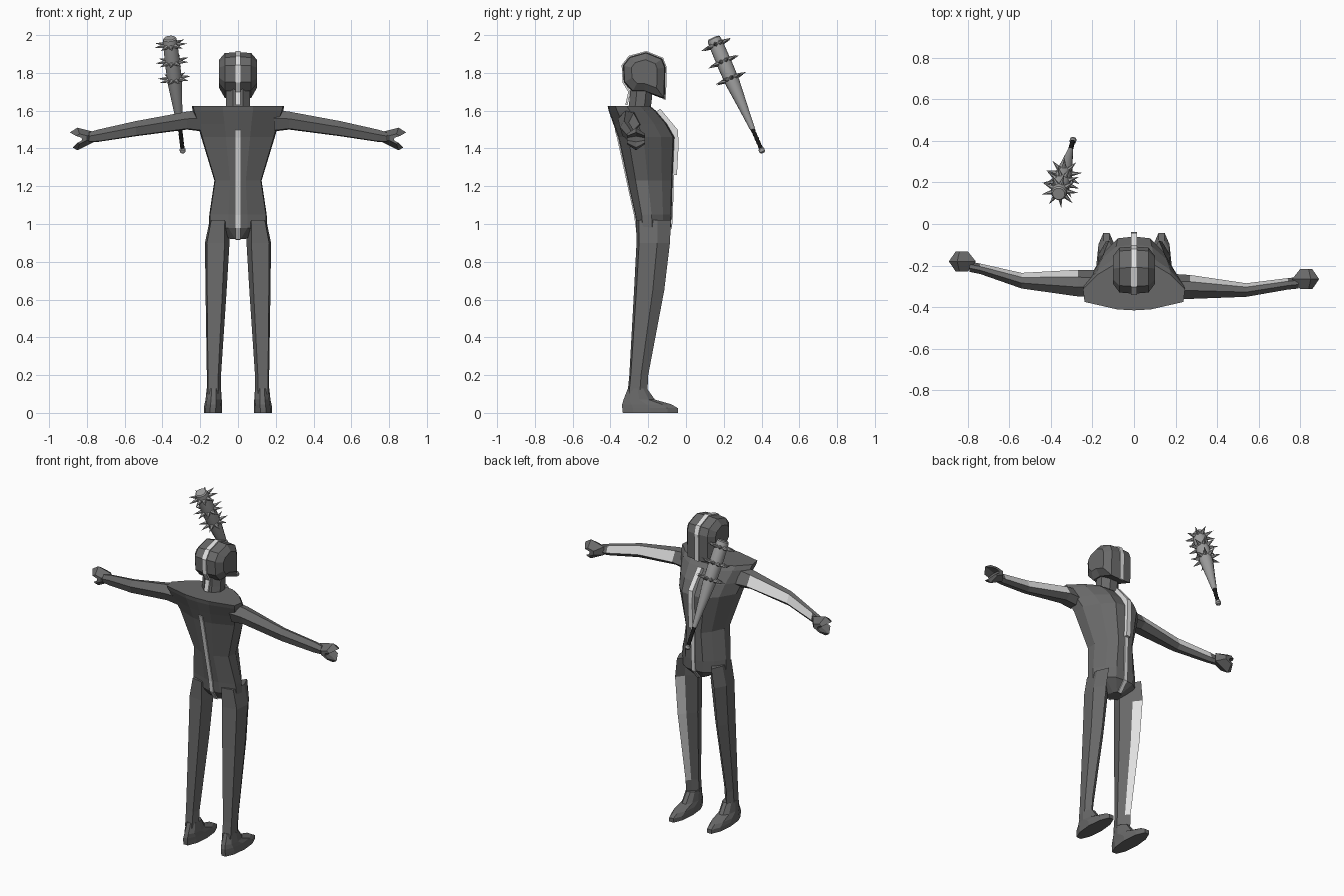
import bpy, bmesh
from math import cos, sin, pi, radians
from mathutils import Vector

cube = bpy.data.objects.get("Cube")
if cube:
    bpy.data.objects.remove(cube, do_unlink=True)


def material(name, v):
    m = bpy.data.materials.new(name)
    m.use_nodes = True
    m.diffuse_color = (v, v, v, 1)
    m.node_tree.nodes["Principled BSDF"].inputs["Base Color"].default_value = (v, v, v, 1)
    return m


DARK = material("dark grey suit", 0.14)
LIGHT = material("light grey trim", 0.75)
STEEL = material("mid grey club", 0.34)
BLACK = material("black grip", 0.01)


def finish(bm, name, mats):
    bmesh.ops.recalc_face_normals(bm, faces=bm.faces[:])
    mesh = bpy.data.meshes.new(name)
    bm.to_mesh(mesh)
    bm.free()
    for m in mats:
        mesh.materials.append(m)
    ob = bpy.data.objects.new(name, mesh)
    bpy.context.collection.objects.link(ob)
    return ob


def loft(name, rings, mats, trim_side=None, trim_spans=()):
    """Skin rings of points; one side may carry the second material."""
    bm = bmesh.new()
    rows = [[bm.verts.new(p) for p in r] for r in rings]
    n = len(rows[0])
    for i in range(len(rows) - 1):
        for k in range(n):
            j = (k + 1) % n
            f = bm.faces.new((rows[i][k], rows[i][j], rows[i + 1][j], rows[i + 1][k]))
            if k == trim_side and i in trim_spans:
                f.material_index = 1
    bm.faces.new(rows[0])
    bm.faces.new(rows[-1])
    return finish(bm, name, mats)


def strip(name, path, width, thick):
    """Flat band following a (y, z) path on the centre line."""
    pts = [Vector(p) for p in path]
    rings = []
    for i, p in enumerate(pts):
        d = (pts[min(i + 1, len(pts) - 1)] - pts[max(i - 1, 0)]).normalized()
        n = Vector((-d.y, d.x)) * thick / 2
        a, b = p + n, p - n
        rings.append([(-width, *a), (width, *a), (width, *b), (-width, *b)])
    return loft(name, rings, [LIGHT])


# Torso: half section mirrored, scaled at each level (z, half width, back y, front y)
half = [(0.4, 0.97), (0.72, 0.76), (1, 0.45), (0.97, 0.18), (0.33, 0.02)]
section = [(0, 1)] + half + [(0, 0)] + [(-x, y) for x, y in reversed(half)]
levels = [(0.92, 0.04, -0.22, -0.13), (0.98, 0.155, -0.26, -0.08), (1.05, 0.152, -0.27, -0.075),
          (1.23, 0.125, -0.31, -0.07), (1.46, 0.195, -0.36, -0.06), (1.53, 0.215, -0.385, -0.1),
          (1.6, 0.24, -0.41, -0.16), (1.625, 0.245, -0.415, -0.19)]
loft("torso", [[(x * w, b + y * (f - b), z) for x, y in section] for z, w, b, f in levels], [DARK])

# Neck
ring8 = [(cos(pi * k / 4 + pi / 8), sin(pi * k / 4 + pi / 8)) for k in range(8)]
loft("neck", [[(x * 0.068, c + y * 0.064, z) for x, y in ring8]
              for z, c in ((1.58, -0.25), (1.66, -0.24), (1.78, -0.23))], [DARK])

# Head: side profile shrunk towards each ear
profile = [(-0.285, 1.70), (-0.33, 1.75), (-0.335, 1.84), (-0.30, 1.885), (-0.21, 1.91),
           (-0.125, 1.875), (-0.108, 1.83), (-0.112, 1.66), (-0.22, 1.70)]
slices = [(-0.1, 0.6), (-0.07, 0.95), (0, 1), (0.07, 0.95), (0.1, 0.6)]
loft("head", [[(x, -0.22 + (y + 0.22) * s, 1.81 + (z - 1.81) * s) for y, z in profile]
              for x, s in slices], [DARK])

# Centre-line trim
strip("head_trim", [(-0.315, 1.63), (-0.3, 1.70)] + profile[1:8], 0.014, 0.012)
strip("chest_trim", [(-0.15, 1.6), (-0.058, 1.49), (-0.056, 1.42), (-0.065, 1.26)], 0.015, 0.034)
strip("belly_trim", [(-0.07, 1.27), (-0.075, 1.05), (-0.08, 0.98), (-0.13, 0.92)], 0.012, 0.012)
strip("back_trim", [(-0.372, 1.5), (-0.36, 1.46), (-0.31, 1.23), (-0.27, 1.05), (-0.26, 0.98),
                    (-0.22, 0.92)], 0.013, 0.012)

# Legs: the inner front facet carries the trim
leg_section = [(0.7, 1), (1, 0.62), (0.92, 0.08), (0.2, 0), (0, 0.45), (0.42, 0.74)]
leg_levels = [(1.02, 0.05, 0.15, -0.265, -0.08), (0.9, 0.045, 0.175, -0.262, -0.085),
              (0.65, 0.06, 0.172, -0.275, -0.115), (0.2, 0.09, 0.165, -0.3, -0.2),
              (0.1, 0.09, 0.165, -0.31, -0.205)]
foot_levels = [(0.13, 0.09, 0.166, -0.31, -0.205), (0.07, 0.086, 0.172, -0.335, -0.16),
               (0.045, 0.085, 0.178, -0.345, -0.07), (0.025, 0.085, 0.18, -0.345, -0.035),
               (0, 0.085, 0.18, -0.342, -0.035)]
ring10 = [(0.5 + 0.5 * cos(pi * k / 5), 0.5 + 0.5 * sin(pi * k / 5)) for k in range(10)]


def limb_rings(sec, lv, s):
    return [[(s * (a + u * (b - a)), c + v * (d - c), z) for u, v in sec] for z, a, b, c, d in lv]


# Arms and hands: the upper front facet carries the trim
arm_section = [(1, 0.3), (0.72, 0.92), (0.35, 1), (0, 0.6), (0.2, 0.05), (0.7, 0)]
arm_z = [(0.19, 1.49, 1.605), (0.27, 1.5, 1.595), (0.54, 1.465, 1.545), (0.74, 1.435, 1.5),
         (0.79, 1.435, 1.485)]
arm_y = {"left": [(-0.36, -0.24), (-0.36, -0.245), (-0.35, -0.285), (-0.315, -0.26), (-0.31, -0.255)],
         "right": [(-0.35, -0.22), (-0.348, -0.22), (-0.31, -0.235), (-0.24, -0.19), (-0.23, -0.18)]}
hand_y = {"left": -0.265, "right": -0.18}
mitt = [(0.76, 1.435), (0.76, 1.487), (0.85, 1.51), (0.89, 1.485), (0.825, 1.465), (0.82, 1.435),
        (0.875, 1.405), (0.85, 1.39)]

for side, s in (("left", 1), ("right", -1)):
    loft(side + "_leg", limb_rings(leg_section, leg_levels, s), [DARK, LIGHT], 5, (1, 2))
    loft(side + "_foot", limb_rings(ring10, foot_levels, s), [DARK])
    loft(side + "_arm", [[(s * x, b + u * (f - b), lo + v * (hi - lo)) for u, v in arm_section]
                         for (x, lo, hi), (b, f) in zip(arm_z, arm_y[side])], [DARK, LIGHT], 0, (1, 2))
    loft(side + "_hand", [[(s * (0.83 + (x - 0.83) * k), hand_y[side] + dy, 1.45 + (z - 1.45) * k)
                           for x, z in mitt] for dy, k in ((-0.048, 0.45), (0, 1), (0.048, 0.45))], [DARK])

# Spiked club: turned pieces around a tilted axis
base, tip = Vector((-0.293, 0.402, 1.388)), Vector((-0.362, 0.145, 1.985))
axis = (tip - base).normalized()
side_a = axis.orthogonal().normalized()
side_b = axis.cross(side_a)
length = (tip - base).length


def around(t, r, ang):
    return base + axis * t * length + (side_a * cos(ang) + side_b * sin(ang)) * r


def turned(name, prof, mat, n=12):
    ob = loft(name, [[around(t, r, 2 * pi * k / n) for k in range(n)] for t, r in prof], [mat])
    bpy.ops.object.select_all(action="DESELECT")
    ob.select_set(True)
    bpy.context.view_layer.objects.active = ob
    bpy.ops.object.shade_smooth_by_angle(angle=radians(35))
    return ob


turned("club_barrel", [(0.19, 0.014), (0.35, 0.023), (0.6, 0.039), (0.75, 0.041), (0.95, 0.039),
                       (0.99, 0.036), (1.0, 0.03)], STEEL)
turned("club_knob", [(-0.02, 0.008), (-0.01, 0.016), (0.015, 0.016), (0.025, 0.009)], STEEL)
turned("club_grip", [(0.02 + 0.0175 * i, 0.0095 + 0.0025 * (i % 2)) for i in range(11)], BLACK)

# Spikes in three rows
bm = bmesh.new()
for row, t in enumerate((0.64, 0.79, 0.94)):
    for k in range(9):
        ang = 2 * pi * (k + row / 3) / 9
        out = around(t, 1, ang) - around(t, 0, ang)
        across = axis.cross(out)
        foot = around(t, 0.034, ang)
        point = bm.verts.new(around(t, 0.09, ang))
        ring = [bm.verts.new(foot + (axis * cos(a) + across * sin(a)) * 0.013)
                for a in (2 * pi * j / 6 for j in range(6))]
        for j in range(6):
            bm.faces.new((ring[j], ring[(j + 1) % 6], point))
        bm.faces.new(ring)
finish(bm, "club_spikes", [STEEL])
